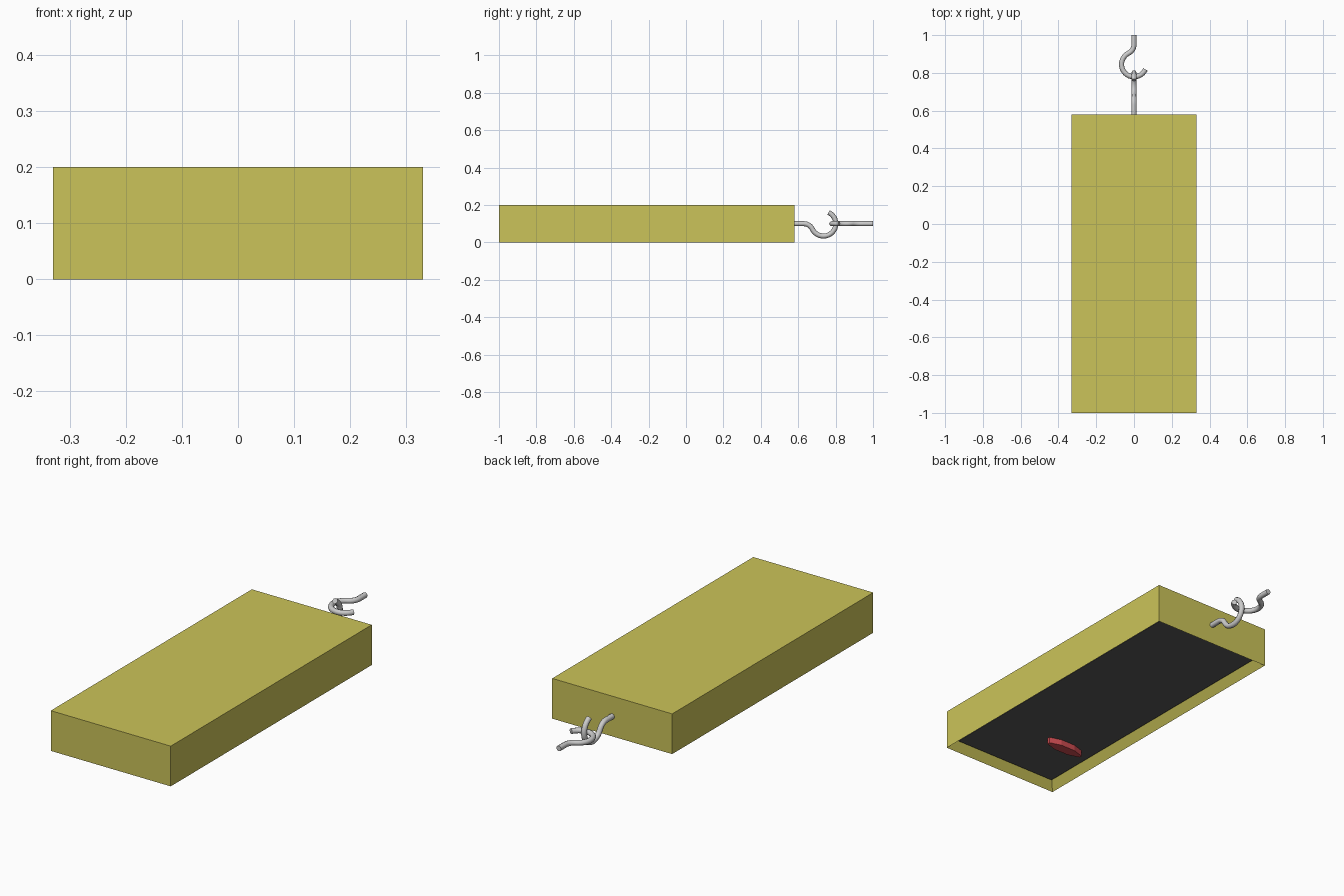
import bpy, bmesh
from math import sin, cos, radians, atan2, pi

if "Cube" in bpy.data.objects:
    bpy.data.objects.remove(bpy.data.objects["Cube"])

def material(name, color):
    m = bpy.data.materials.new(name)
    m.diffuse_color = (*color, 1)
    m.use_nodes = True
    m.node_tree.nodes["Principled BSDF"].inputs["Base Color"].default_value = m.diffuse_color
    return m

def mesh_object(name, bm, mat=None):
    bmesh.ops.recalc_face_normals(bm, faces=bm.faces)
    me = bpy.data.meshes.new(name)
    bm.to_mesh(me)
    bm.free()
    ob = bpy.data.objects.new(name, me)
    bpy.context.collection.objects.link(ob)
    if mat:
        me.materials.append(mat)
    return ob

def prism(outline, z0, z1):
    """Closed prism from an xy outline."""
    bm = bmesh.new()
    base = bm.faces.new([bm.verts.new((x, y, z0)) for x, y in outline])
    ext = bmesh.ops.extrude_face_region(bm, geom=[base], use_keep_orig=True)
    for v in ext["geom"]:
        if isinstance(v, bmesh.types.BMVert):
            v.co.z = z1
    return bm

def rect(x0, x1, y0, y1):
    return [(x0, y0), (x1, y0), (x1, y1), (x0, y1)]

yellow = material("yellow_paint", (0.60, 0.55, 0.10))
dark = material("dark_panel", (0.10, 0.10, 0.10))
red = material("red_plastic", (0.60, 0.07, 0.08))

W, Y0, Y1, H = 0.33, -1.0, 0.58, 0.2
RIM, DEPTH = 0.04, 0.034

# Body: box with a shallow rimmed recess underneath
bm = prism(rect(-W, W, Y0, Y1), 0, H)
bm.normal_update()
bmesh.ops.recalc_face_normals(bm, faces=bm.faces)
bottom = min(bm.faces, key=lambda f: f.calc_center_median().z)
bmesh.ops.inset_region(bm, faces=[bottom], thickness=RIM)
for v in bottom.verts:
    v.co.z = DEPTH + 0.01
mesh_object("body", bm, yellow)

# Dark panel lying in the recess
mesh_object("bottom_panel", prism(
    rect(-W + RIM, W - RIM, Y0 + RIM, Y1 - RIM), DEPTH, DEPTH + 0.009), dark)

# Red pointed toggle on the panel
cx, cy, L, T = -0.12, -0.66, 0.1, 0.026
mesh_object("toggle", prism(
    [(cx + a * L, cy + b * T) for a, b in
     ((-1, -.3), (-.4, -1), (.4, -1), (1, -.3), (1, .3), (.4, 1), (-.4, 1), (-1, .3))],
    0.004, DEPTH), red)

# Hook path in local (along, sideways) coordinates: stem, fillet, round hook
def hook_path():
    stem, centre, R = 0.05, 0.155, 0.066
    d = centre - stem
    r = (d * d - R * R) / (2 * R)
    join = atan2(r, d)
    pts = [(0, 0)]
    for i in range(7):
        a = pi / 2 + (join - pi / 2) * i / 6
        pts.append((stem + r * cos(a), -r + r * sin(a)))
    a0, a1 = join + pi, 2 * pi + radians(66)
    for i in range(1, 21):
        a = a0 + (a1 - a0) * i / 20
        pts.append((centre + R * cos(a), R * sin(a)))
    return pts

def hook(name, place):
    cu = bpy.data.curves.new(name, 'CURVE')
    cu.dimensions = '3D'
    cu.bevel_depth = 0.0135
    cu.bevel_resolution = 2
    cu.use_fill_caps = True
    pts = hook_path()
    sp = cu.splines.new('POLY')
    sp.points.add(len(pts) - 1)
    for p, (s, u) in zip(sp.points, pts):
        p.co = (*place(s, u), 1)
    ob = bpy.data.objects.new(name, cu)
    bpy.context.collection.objects.link(ob)
    bpy.ops.object.select_all(action='DESELECT')
    ob.select_set(True)
    bpy.context.view_layer.objects.active = ob
    bpy.ops.object.convert(target='MESH')
    bpy.ops.object.shade_smooth_by_angle(angle=radians(50))

# Upright hook on the body, flat hook linked through it
hook("body_hook", lambda s, u: (0, Y1 + s, 0.1 + u))
hook("linked_hook", lambda s, u: (u, 1 - s, 0.1))
